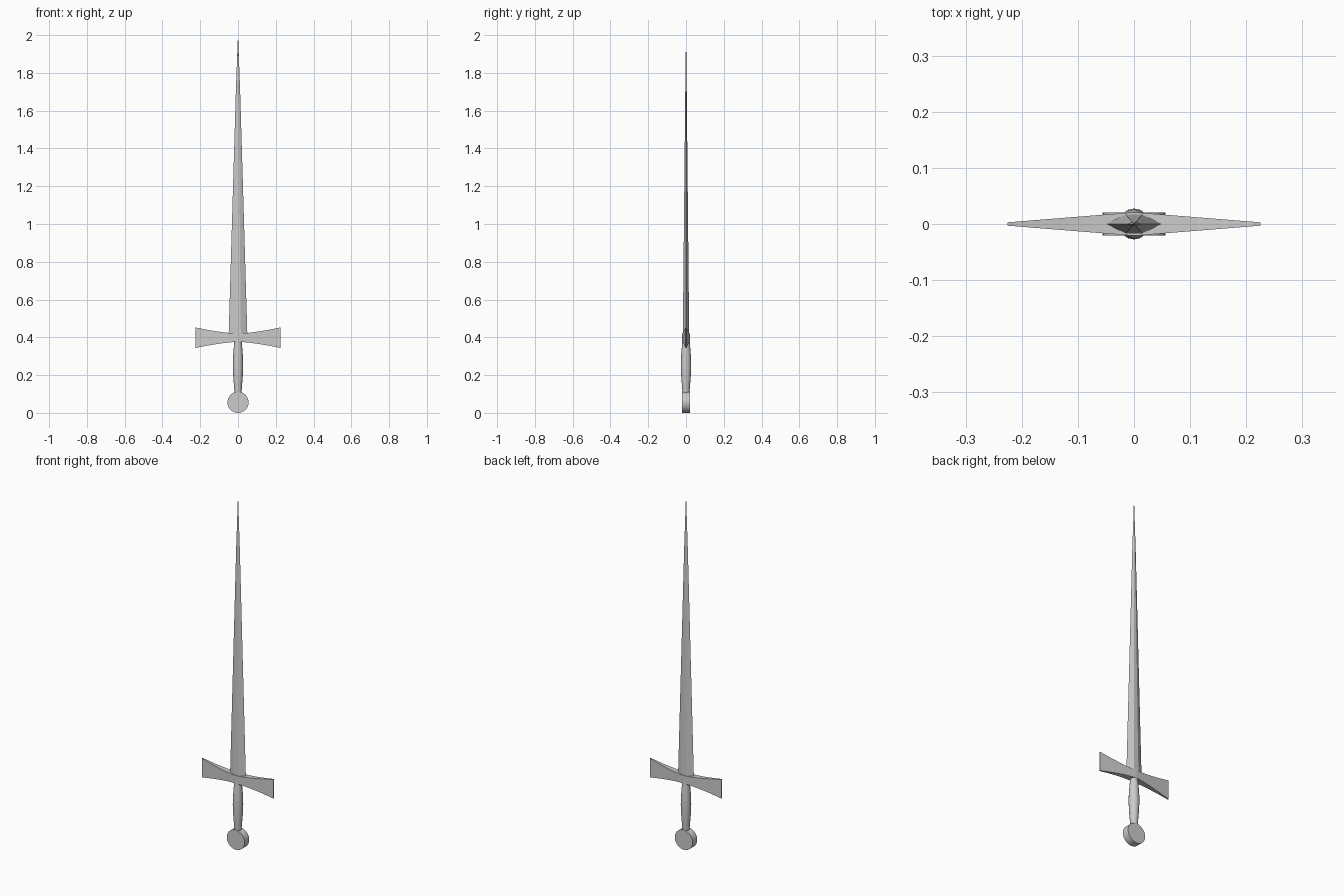
import bpy, math

if "Cube" in bpy.data.objects:
    bpy.data.objects.remove(bpy.data.objects["Cube"])


def loft(name, rings, smooth=False):
    """Skin a list of equal-length point rings and cap both ends."""
    n = len(rings[0])
    verts = [p for r in rings for p in r]
    faces = [(i * n + j, i * n + (j + 1) % n, (i + 1) * n + (j + 1) % n, (i + 1) * n + j)
             for i in range(len(rings) - 1) for j in range(n)]
    faces += [tuple(reversed(range(n))), tuple(range(len(verts) - n, len(verts)))]
    mesh = bpy.data.meshes.new(name)
    mesh.from_pydata(verts, [], faces)
    ob = bpy.data.objects.new(name, mesh)
    bpy.context.collection.objects.link(ob)
    bpy.context.view_layer.objects.active = ob
    ob.select_set(True)
    if smooth:
        bpy.ops.object.shade_smooth_by_angle(angle=math.radians(35))
    ob.select_set(False)
    return ob


# Blade: flattened hexagon section tapering to a point
def blade_ring(z, w, t):
    f = w * 0.3
    return [(w, 0, z), (f, t, z), (-f, t, z), (-w, 0, z), (-f, -t, z), (f, -t, z)]


loft("blade", [blade_ring(0.395, 0.05, 0.017), blade_ring(1.7, 0.0115, 0.004),
               blade_ring(2.0, 0.0003, 0.0002)])

# Crossguard: thin ends flaring in height, thick and narrow in the middle
ZC, GUARD = 0.398, 0.225
rings = []
for i in range(-8, 9):
    u = abs(i) / 8
    h = 0.022 + 0.0325 * u ** 1.5
    t = 0.021 - 0.018 * u
    x = GUARD * i / 8
    rings.append([(x, -t, ZC - h), (x, t, ZC - h), (x, t, ZC + h), (x, -t, ZC + h)])
loft("crossguard", rings)

# Grip: round, swelling in the middle
SIDES = 16
profile = [(0.10, 0.018), (0.14, 0.021), (0.19, 0.025), (0.25, 0.0275),
           (0.30, 0.026), (0.35, 0.022), (0.39, 0.019)]
loft("grip", [[(r * math.cos(2 * math.pi * k / SIDES), r * math.sin(2 * math.pi * k / SIDES), z)
               for k in range(SIDES)] for z, r in profile], smooth=True)

# Pommel: upright disc facing front and back
bpy.ops.mesh.primitive_cylinder_add(vertices=32, radius=0.056, depth=0.041,
                                    location=(0, 0, 0.056), rotation=(math.pi / 2, 0, 0))
bpy.context.object.name = "pommel"
bpy.ops.object.shade_smooth_by_angle(angle=math.radians(35))
